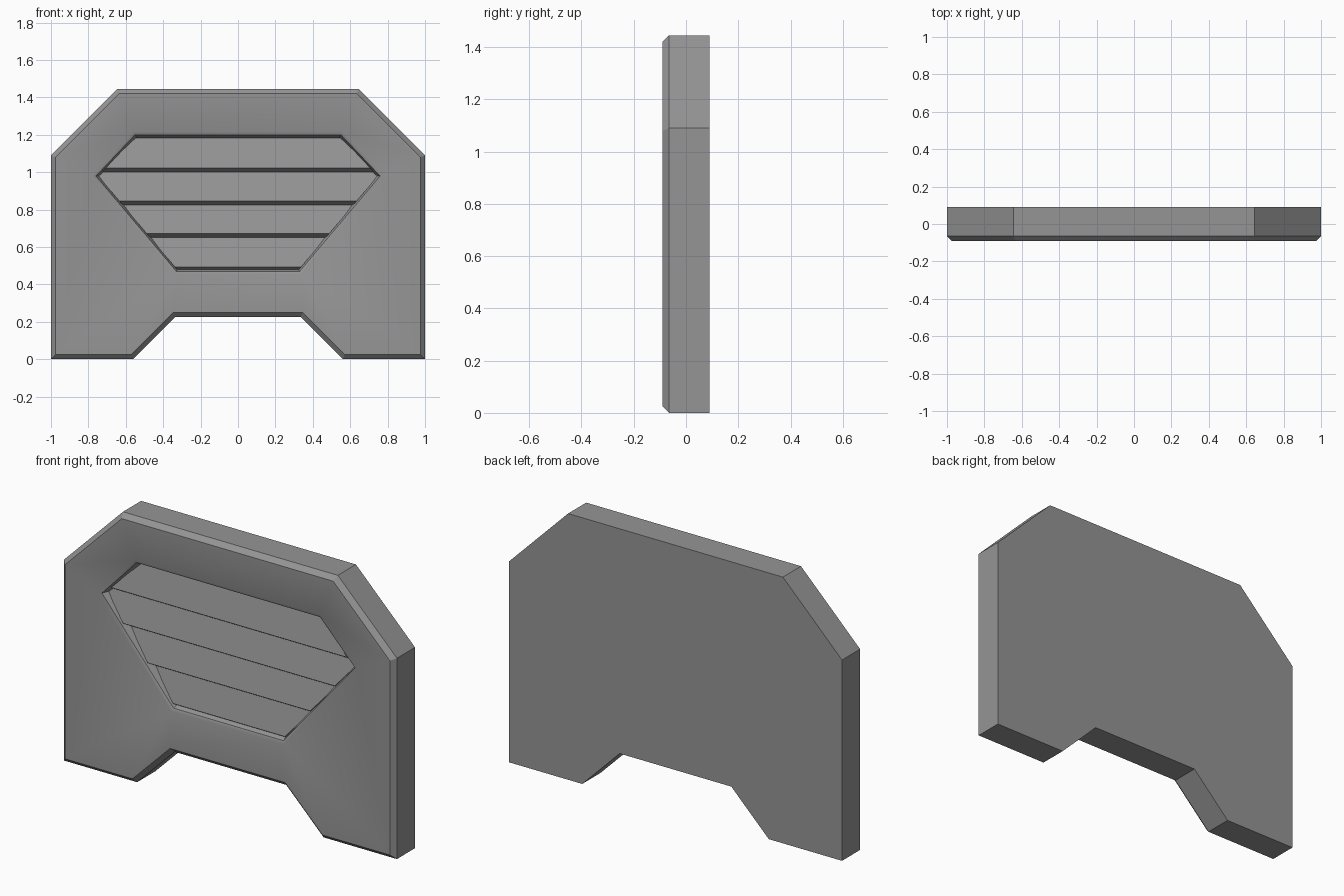
import bpy, bmesh
from mathutils import Vector

if "Cube" in bpy.data.objects:
    bpy.data.objects.remove(bpy.data.objects["Cube"])

BACK, CHAMFER_Y, FRONT, FLOOR = 0.09, -0.065, -0.09, -0.03

# Dark grey paint
paint = bpy.data.materials.new("dark_grey")
paint.diffuse_color = (0.3, 0.3, 0.3, 1)
paint.use_nodes = True
paint.node_tree.nodes["Principled BSDF"].inputs["Base Color"].default_value = paint.diffuse_color


def mirrored(half):
    """Close a right-hand (x, z) half profile into a counter-clockwise loop."""
    return [Vector(p) for p in half] + [Vector((-x, z)) for x, z in reversed(half)]


def inset(loop, d):
    """Mitred inward offset of a counter-clockwise loop."""
    out = []
    for i, p in enumerate(loop):
        a = (p - loop[i - 1]).normalized()
        b = (loop[(i + 1) % len(loop)] - p).normalized()
        n1, n2 = Vector((-a.y, a.x)), Vector((-b.y, b.x))
        out.append(p + (n1 + n2) * d / (1 + n1.dot(n2)))
    return out


def ring(bm, loop, y):
    return [bm.verts.new((p.x, y, p.y)) for p in loop]


def bridge(bm, a, b):
    n = len(a)
    return [bm.faces.new((a[i], a[(i + 1) % n], b[(i + 1) % n], b[i])) for i in range(n)]


def finish(bm, name):
    bmesh.ops.recalc_face_normals(bm, faces=bm.faces)
    me = bpy.data.meshes.new(name)
    bm.to_mesh(me)
    bm.free()
    me.materials.append(paint)
    ob = bpy.data.objects.new(name, me)
    bpy.context.collection.objects.link(ob)
    return ob


outline = mirrored([(0.335, 0.225), (0.56, 0), (1, 0), (1, 1.09), (0.645, 1.445)])
opening = mirrored([(0.33, 0.47), (0.76, 0.98), (0.55, 1.2)])

# Panel body: chamfered front rim and a recess with a softened lip
bm = bmesh.new()
back = ring(bm, outline, BACK)
side = ring(bm, outline, CHAMFER_Y)
rim = ring(bm, inset(outline, 0.025), FRONT)
lip = ring(bm, inset(opening, -0.015), FRONT)
edge = ring(bm, opening, FRONT + 0.008)
floor = ring(bm, inset(opening, 0.018), FLOOR)
bm.faces.new(back)
bridge(bm, back, side)
bridge(bm, side, rim)
roll = bridge(bm, lip, edge)
bridge(bm, edge, floor)
bm.faces.new(floor)
edges = [bm.edges.get((r[i - 1], r[i])) for r in (rim, lip) for i in range(len(r))]
fill = bmesh.ops.triangle_fill(bm, edges=edges, use_beauty=True, use_dissolve=False)
front = [g for g in fill["geom"] if isinstance(g, bmesh.types.BMFace)]
# The front face rolls softly over the lip; all other edges stay sharp
soft = set(front + roll)
for f in soft:
    f.smooth = True
for e in bm.edges:
    e.smooth = all(f in soft for f in e.link_faces)
finish(bm, "panel_body")


def half_width(z):
    """Half width of the opening at height z, sunk slightly into its walls."""
    (x0, z0), (x1, z1) = ((0.33, 0.47), (0.76, 0.98)) if z < 0.98 else ((0.76, 0.98), (0.55, 1.2))
    return x0 + (x1 - x0) * (z - z0) / (z1 - z0) - 0.012


# Louvre slats: each leans out to a lower lip with a sloped underside
levels = [0.47, 0.65, 0.825, 1.0, 1.183]
for k, (z0, z1) in enumerate(zip(levels, levels[1:])):
    zl = z0 + 0.022
    zs = [z0, zl, z1]
    if zl < 0.98 < z1:
        zs.insert(2, 0.98)
    bm = bmesh.new()
    rows = []
    for z in zs:
        y = -0.042 if z == z0 else -0.078 + 0.036 * (z - zl) / (z1 - zl)
        w = half_width(z)
        rows.append([bm.verts.new(c) for c in
                     ((-w, y, z), (w, y, z), (w, -0.025, z), (-w, -0.025, z))])
    for a, b in zip(rows, rows[1:]):
        bridge(bm, a, b)
    bm.faces.new(rows[0])
    bm.faces.new(rows[-1])
    finish(bm, f"louvre_slat_{k + 1}")
